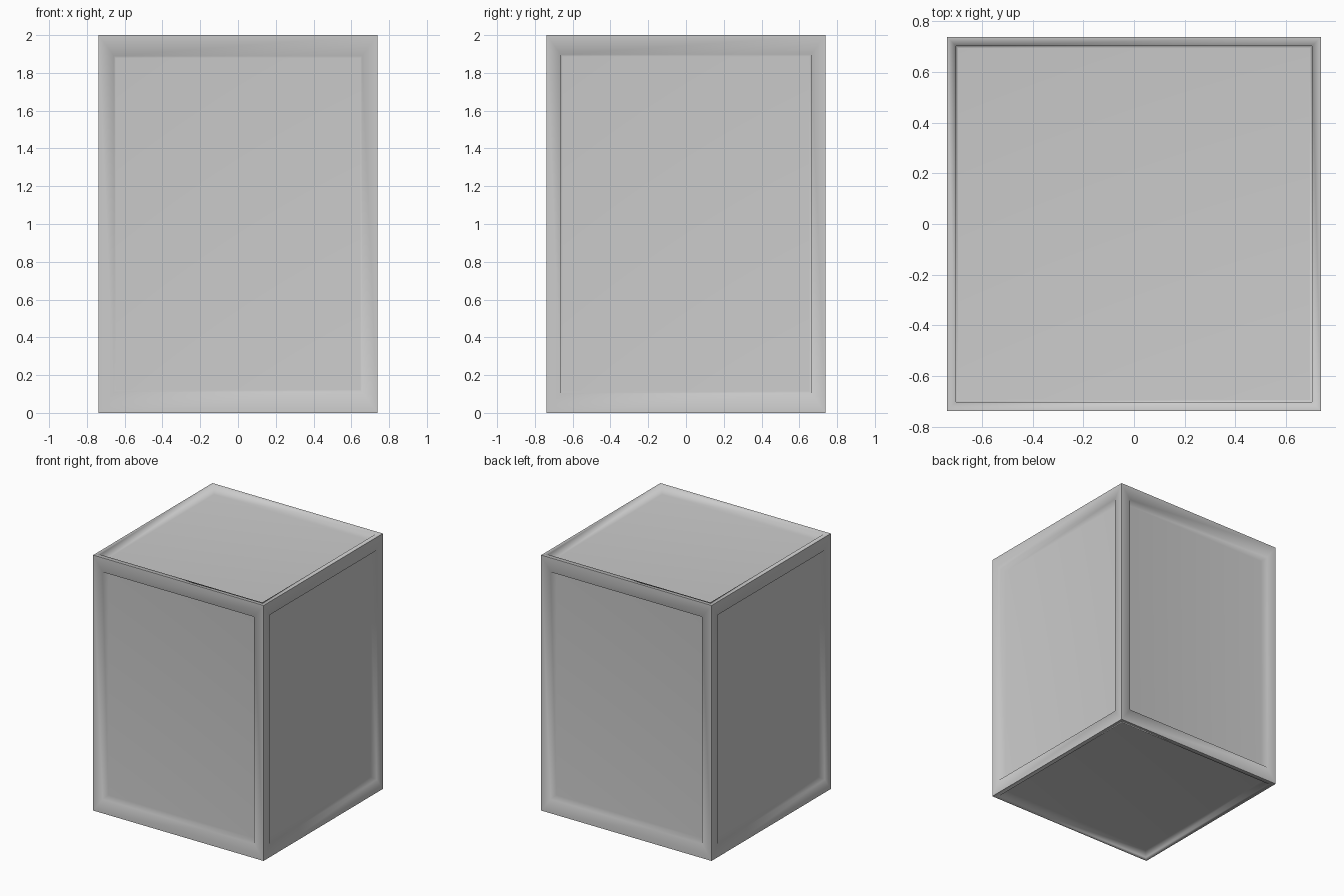
import bpy, bmesh, math
from mathutils import Vector

if "Cube" in bpy.data.objects:
    bpy.data.objects.remove(bpy.data.objects["Cube"])

HALF, HEIGHT, DEPTH = 0.738, 2.0, 0.06
SIDE_SCALE = {0: 0.897, 1: 0.889, 2: 0.951}   # opening size by axis (x, y, z)


def recess(bm, face):
    """Inset a face proportionally, then sink a panel with slightly sloped walls."""
    normal = face.normal.copy()
    centre = face.calc_center_median()
    axis = max(range(3), key=lambda i: abs(normal[i]))
    k = SIDE_SCALE[axis]
    corners = {v.index: v.co.copy() for v in face.verts}
    order = [v.index for v in face.verts]

    def ring(scale, sink):
        return [bm.verts.new(centre + (corners[i] - centre) * scale - normal * sink)
                for i in order]

    outer = list(face.verts)
    bm.faces.remove(face)
    opening, floor = ring(k, 0), ring(k * 0.987, DEPTH)
    for a, b in ((outer, opening), (opening, floor)):
        for i in range(4):
            j = (i + 1) % 4
            bm.faces.new((a[i], a[j], b[j], b[i]))
    bm.faces.new(floor)


# Crate body: a tall box with a framed, sunken panel on all six sides
bm = bmesh.new()
bmesh.ops.create_cube(bm, size=1)
for v in bm.verts:
    v.co = Vector((v.co.x * 2 * HALF, v.co.y * 2 * HALF, (v.co.z + 0.5) * HEIGHT))
bm.normal_update()
bm.verts.index_update()
for f in list(bm.faces):
    recess(bm, f)
bmesh.ops.recalc_face_normals(bm, faces=bm.faces)
mesh = bpy.data.meshes.new("panelled_crate")
bm.to_mesh(mesh)
bm.free()
crate = bpy.data.objects.new("panelled_crate", mesh)
bpy.context.collection.objects.link(crate)

# Sharp outer edges, soft shading inside the frames
bpy.context.view_layer.objects.active = crate
crate.select_set(True)
bpy.ops.object.shade_smooth_by_angle(angle=math.radians(87))
weighted = crate.modifiers.new("weighted_normals", 'WEIGHTED_NORMAL')
weighted.keep_sharp = True
